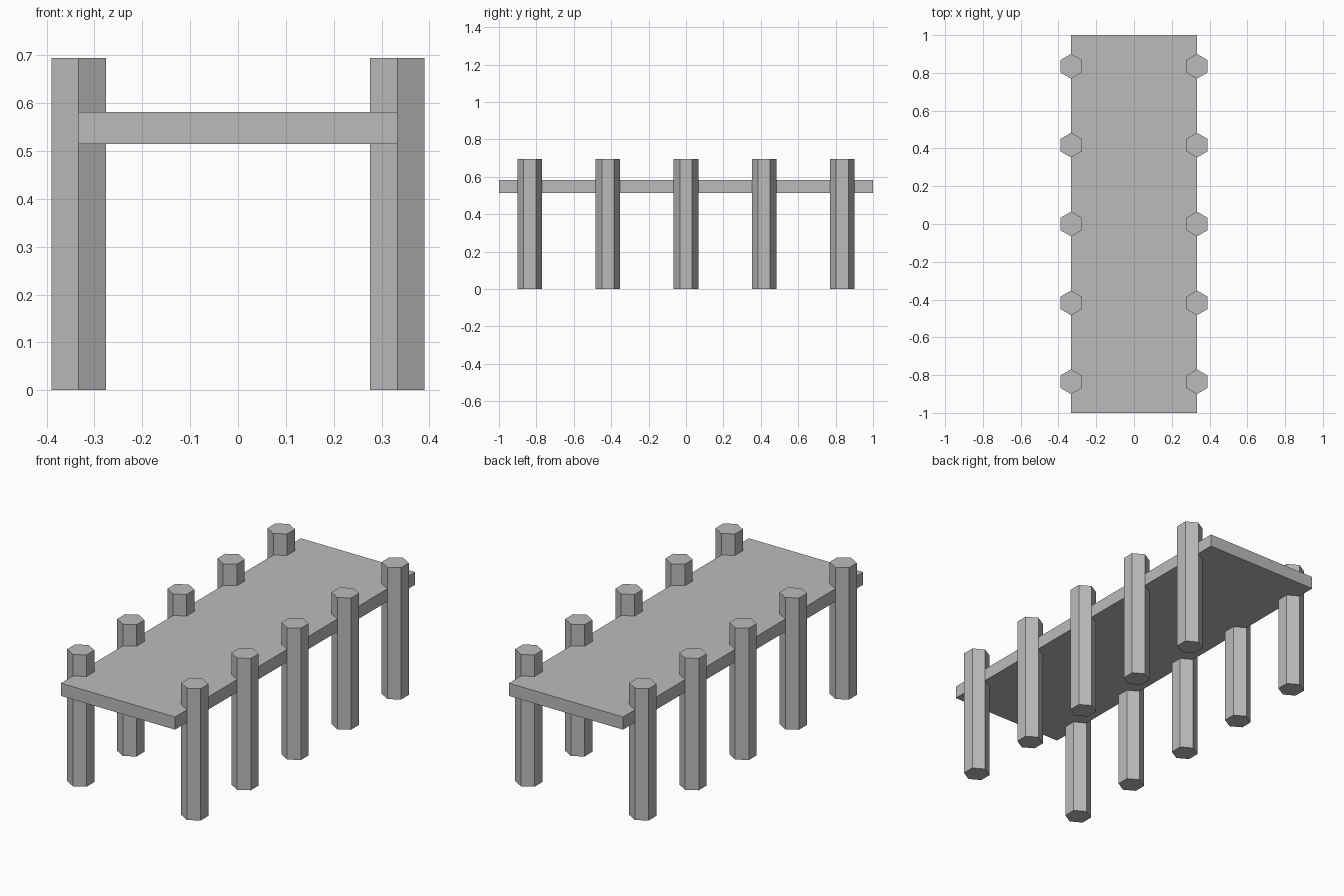
import bpy

cube = bpy.data.objects.get("Cube")
if cube:
    bpy.data.objects.remove(cube, do_unlink=True)

# Single plain grey
grey = bpy.data.materials.new("plain grey")
grey.use_nodes = True
GREY = (0.5, 0.5, 0.5, 1.0)
grey.diffuse_color = GREY
grey.node_tree.nodes["Principled BSDF"].inputs["Base Color"].default_value = GREY

DECK_WIDTH = 0.666
POST_HEIGHT = 0.695
POST_SPACING = 0.4175


def finish(name):
    obj = bpy.context.object
    obj.name = name
    obj.data.materials.append(grey)
    return obj


# Flat deck slab
bpy.ops.mesh.primitive_cube_add(size=1, location=(0, 0, 0.548))
deck = finish("deck")
deck.scale = (DECK_WIDTH, 2, 0.067)
bpy.ops.object.transform_apply(location=False, rotation=False, scale=True)

# Hexagonal posts centred on both long edges, points facing front and back
for side, x in (("right", -DECK_WIDTH / 2), ("left", DECK_WIDTH / 2)):
    for i in range(5):
        bpy.ops.mesh.primitive_cylinder_add(
            vertices=6, radius=0.0655, depth=POST_HEIGHT,
            location=(x, (i - 2) * POST_SPACING, POST_HEIGHT / 2))
        finish(f"{side}_post_{i + 1}")
